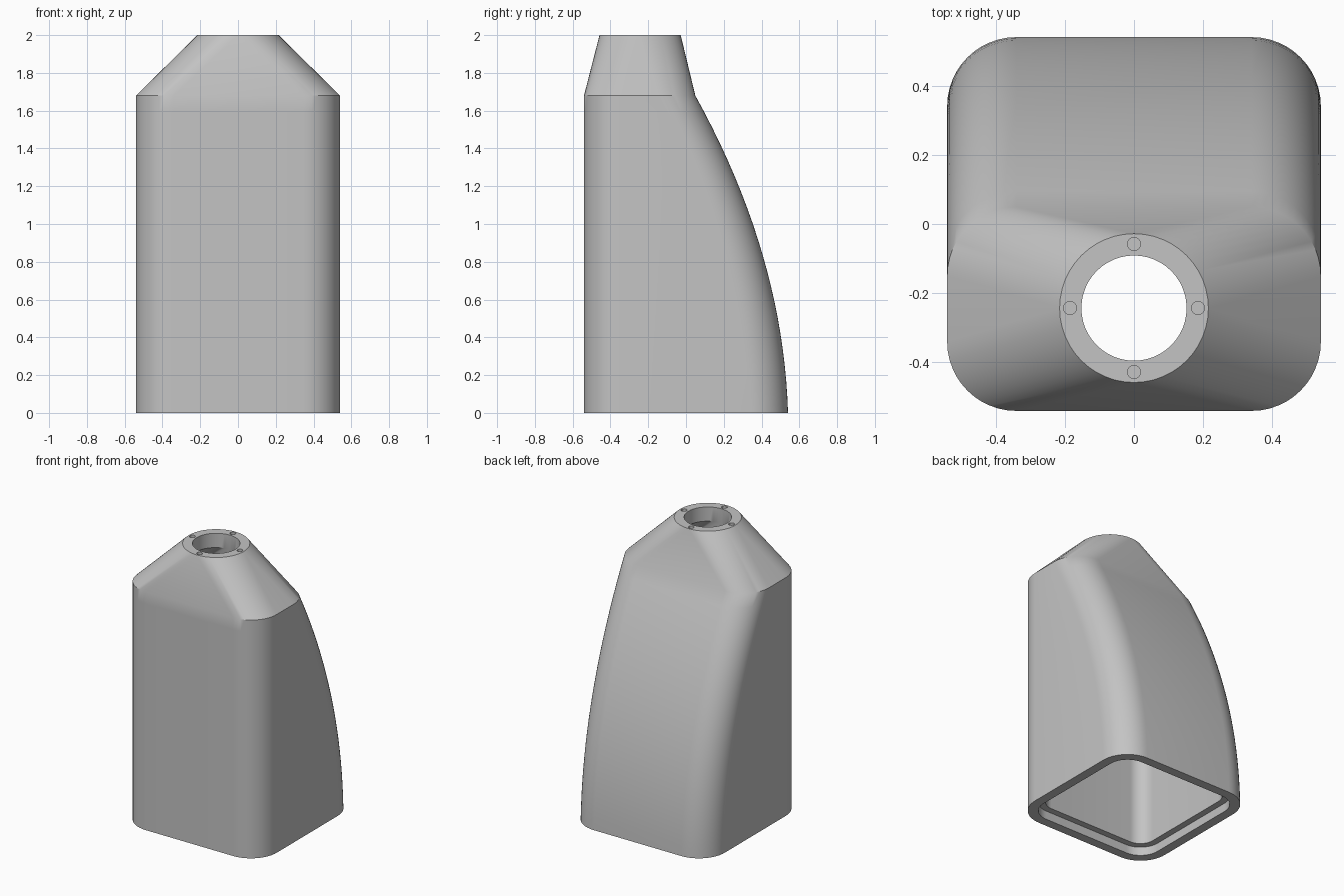
import bpy, bmesh
from math import cos, sin, pi

cube = bpy.data.objects.get("Cube")
if cube:
    bpy.data.objects.remove(cube, do_unlink=True)

HALF, SHOULDER, TOP = 0.54, 1.68, 2.0
NECK_Y, NECK_R, BORE_R = -0.243, 0.215, 0.152
RECESS, WALL = 0.065, 0.11
STEPS, ROWS = 12, 20

grey = bpy.data.materials.new("plain grey")
grey.use_nodes = True
grey.diffuse_color = (0.55, 0.55, 0.55, 1)
grey.node_tree.nodes["Principled BSDF"].inputs["Base Color"].default_value = grey.diffuse_color


def back_y(z):
    # curved sweep of the back wall
    return HALF - 0.03 * z - 0.156 * z * z


def corner_angles():
    for q in range(4):
        for i in range(STEPS + 1):
            yield q, (q + i / STEPS) * pi / 2


def body_ring(z, inset=0.0):
    # rounded rectangle whose depth follows the back wall
    r = 0.2 - inset * 0.9
    w = HALF - inset - r
    y0, y1 = -HALF + inset + r, back_y(z) - inset - r
    signs = ((1, y1), (-1, y1), (-1, y0), (1, y0))
    return [(signs[q][0] * w + r * cos(a), signs[q][1] + r * sin(a), z)
            for q, a in corner_angles()]


def neck_ring(z, r):
    return [(r * cos(a), NECK_Y + r * sin(a), z) for _, a in corner_angles()]


# outside going up, bore and cavity going down, then the stepped base rim
inner_top, lip = 1.64, 0.06
rings = [body_ring(SHOULDER * i / ROWS) for i in range(ROWS + 1)]
rings += [neck_ring(TOP, NECK_R), neck_ring(TOP, BORE_R), neck_ring(1.9, BORE_R)]
rings += [body_ring(inner_top + (lip - inner_top) * i / ROWS, WALL) for i in range(ROWS + 1)]
rings += [body_ring(lip, RECESS), body_ring(0, RECESS)]

bm = bmesh.new()
loops = [[bm.verts.new(p) for p in ring] for ring in rings]
for a, b in zip(loops, loops[1:] + loops[:1]):
    for i in range(len(a)):
        j = (i + 1) % len(a)
        bm.faces.new((a[i], a[j], b[j], b[i]))
bmesh.ops.remove_doubles(bm, verts=bm.verts[:], dist=1e-5)
bmesh.ops.recalc_face_normals(bm, faces=bm.faces[:])
mesh = bpy.data.meshes.new("shell")
bm.to_mesh(mesh)
bm.free()
mesh.materials.append(grey)
shell = bpy.data.objects.new("shell", mesh)
bpy.context.collection.objects.link(shell)

# four blind screw holes in the top ring
bm = bmesh.new()
for k in range(4):
    made = bmesh.ops.create_cone(bm, cap_ends=True, segments=20, radius1=0.019,
                                 radius2=0.019, depth=0.1)
    a = k * pi / 2
    bmesh.ops.translate(bm, verts=made["verts"],
                        vec=(0.185 * cos(a), NECK_Y + 0.185 * sin(a), TOP))
cut_mesh = bpy.data.meshes.new("screw_holes")
bm.to_mesh(cut_mesh)
bm.free()
cut_mesh.materials.append(grey)
cutter = bpy.data.objects.new("screw_holes", cut_mesh)
cutter.hide_render = True
bpy.context.collection.objects.link(cutter)

mod = shell.modifiers.new("screw holes", "BOOLEAN")
mod.operation, mod.solver, mod.object = "DIFFERENCE", "EXACT", cutter
bpy.ops.object.select_all(action="DESELECT")
shell.select_set(True)
bpy.context.view_layer.objects.active = shell
bpy.ops.object.modifier_apply(modifier=mod.name)
bpy.data.objects.remove(cutter, do_unlink=True)
bpy.ops.object.shade_smooth_by_angle(angle=pi / 6)
